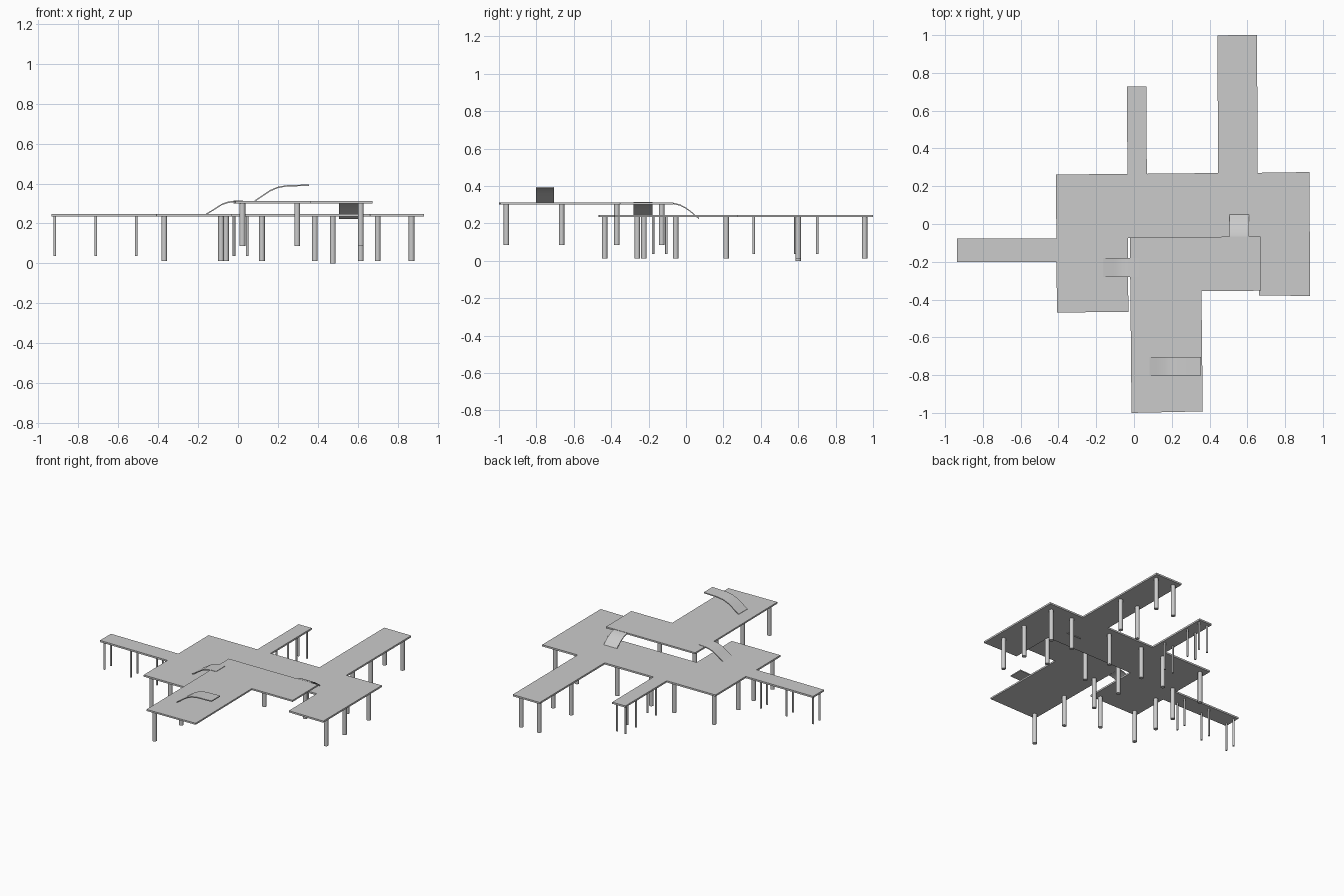
import bpy, bmesh
from mathutils import Vector


def finish(bm, name):
    bmesh.ops.recalc_face_normals(bm, faces=bm.faces)
    me = bpy.data.meshes.new(name)
    bm.to_mesh(me)
    bm.free()
    ob = bpy.data.objects.new(name, me)
    bpy.context.collection.objects.link(ob)
    return ob


def slab(name, outline, z0, z1):
    bm = bmesh.new()
    face = bm.faces.new([bm.verts.new((x, y, z0)) for x, y in outline])
    top = bmesh.ops.extrude_face_region(bm, geom=[face])
    for v in top["geom"]:
        if isinstance(v, bmesh.types.BMVert):
            v.co.z = z1
    finish(bm, name)


def post(name, x, y, z0, z1, r):
    bpy.ops.mesh.primitive_cylinder_add(vertices=16, radius=r, depth=z1 - z0,
                                        location=(x, y, (z0 + z1) / 2))
    bpy.context.object.name = name
    bpy.ops.object.shade_smooth_by_angle()


def ramp(name, path, a, b, along_y=False, t=0.007):
    """Curved strip: path of (distance, z), thickened downward, from a to b across."""
    loop = path + [(d, z - t) for d, z in reversed(path)]
    put = (lambda d, w, z: (w, d, z)) if along_y else (lambda d, w, z: (d, w, z))
    bm = bmesh.new()
    face = bm.faces.new([bm.verts.new(put(d, a, z)) for d, z in loop])
    side = bmesh.ops.extrude_face_region(bm, geom=[face])
    shift = Vector(put(0, b - a, 0))
    bmesh.ops.translate(bm, vec=shift, verts=[g for g in side["geom"] if isinstance(g, bmesh.types.BMVert)])
    ob = finish(bm, name)
    bpy.context.view_layer.objects.active = ob
    ob.select_set(True)
    bpy.ops.object.shade_smooth_by_angle()
    ob.select_set(False)


# Lower deck with its three jetties, notched where the upper deck sits
slab("lower_deck", [
    (-0.408, -0.468), (-0.03, -0.466), (-0.032, -0.073), (0.66, -0.066),
    (0.662, -0.378), (0.932, -0.381), (0.929, 0.275), (0.655, 0.271),
    (0.651, 1.0), (0.441, 0.999), (0.446, 0.27), (0.068, 0.266),
    (0.065, 0.729), (-0.037, 0.728), (-0.035, 0.265), (-0.413, 0.262),
    (-0.411, -0.078), (-0.936, -0.078), (-0.936, -0.2), (-0.41, -0.2)],
    0.234, 0.246)

# Upper L-shaped deck
slab("upper_deck", [
    (-0.013, -1.0), (0.364, -0.992), (0.357, -0.356), (0.673, -0.353),
    (0.67, -0.066), (-0.022, -0.071)], 0.301, 0.312)

# Ramps between levels and the boarding ramp on the upper deck
ramp("left_ramp", [(-0.167, 0.245), (-0.14, 0.261), (-0.11, 0.28), (-0.08, 0.299),
                   (-0.05, 0.309), (-0.02, 0.314), (0.025, 0.315)], -0.28, -0.18)
ramp("back_ramp", [(-0.085, 0.312), (-0.06, 0.309), (-0.03, 0.301), (0.0, 0.285),
                   (0.03, 0.263), (0.055, 0.241), (0.07, 0.23)], 0.505, 0.608, True)
ramp("upper_ramp", [(0.082, 0.314), (0.12, 0.34), (0.16, 0.367), (0.2, 0.384),
                    (0.24, 0.391), (0.29, 0.393), (0.355, 0.395)], -0.803, -0.705)

# Thick round columns under the lower deck
for x, y in [(0.87, 0.215), (0.87, -0.055), (0.87, -0.26), (0.70, 0.215),
             (0.385, 0.215), (0.12, 0.215), (-0.06, 0.215), (-0.37, 0.215),
             (-0.37, -0.055), (-0.37, -0.225), (-0.37, -0.435), (-0.085, -0.435),
             (0.475, 0.955), (0.615, 0.955), (0.615, 0.6)]:
    post("lower_column", x, y, 0.012, 0.236, 0.0145)
post("lower_column", 0.475, 0.6, 0.0, 0.236, 0.0145)

# Columns under the upper deck
for x, y in [(0.022, -0.96), (0.022, -0.665), (0.022, -0.37), (0.022, -0.13),
             (0.297, -0.13), (0.615, -0.13)]:
    post("upper_column", x, y, 0.086, 0.303, 0.0145)

# Thin posts under the two narrow jetties
for x in (-0.918, -0.712, -0.51):
    for y in (-0.176, -0.105):
        post("left_jetty_post", x, y, 0.037, 0.236, 0.0065)
for y in (0.362, 0.585, 0.702):
    for x in (-0.02, 0.046):
        post("back_jetty_post", x, y, 0.037, 0.236, 0.0065)
